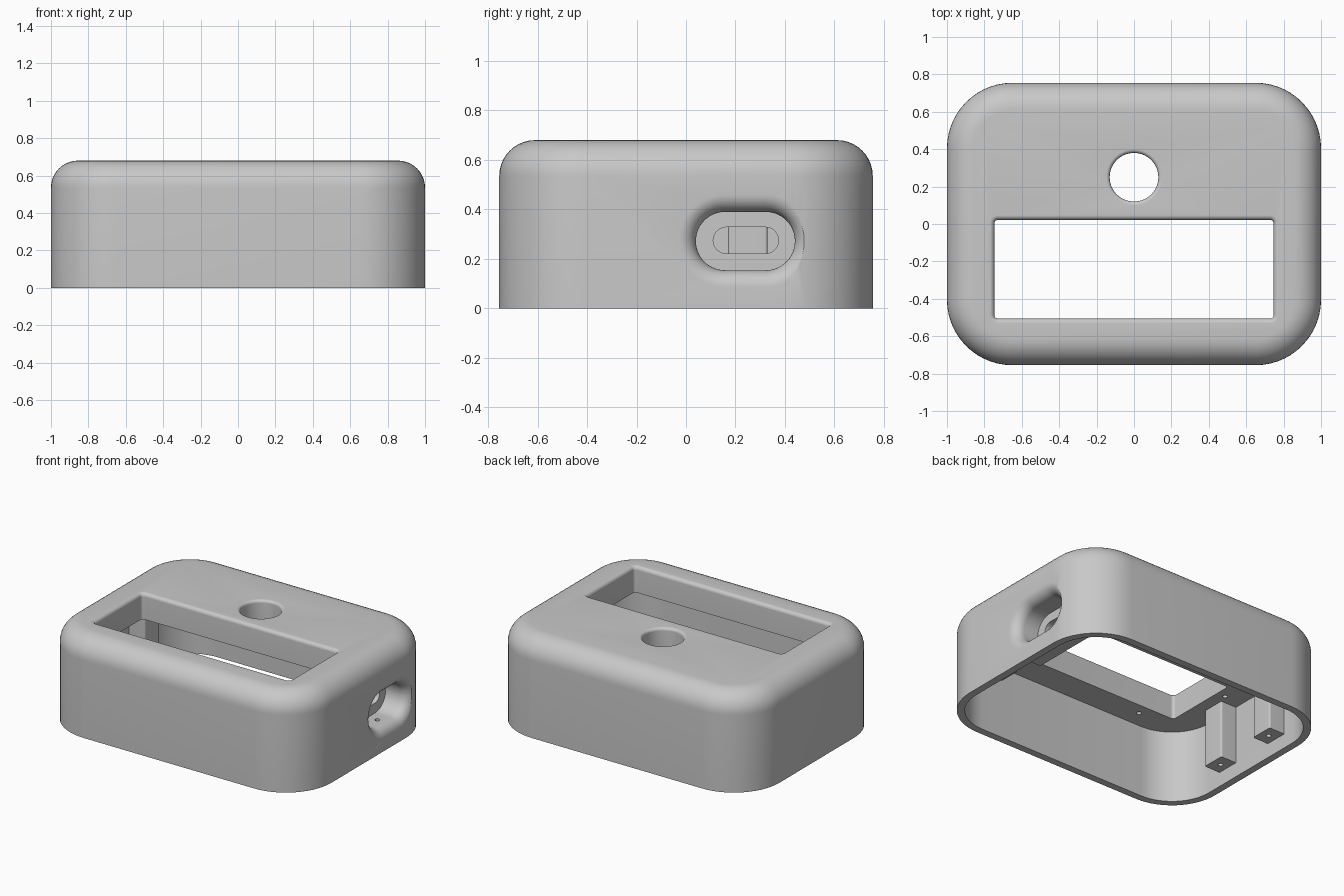
import bpy, bmesh
from math import sin, cos, pi
from mathutils import Vector

if "Cube" in bpy.data.objects:
    bpy.data.objects.remove(bpy.data.objects["Cube"], do_unlink=True)

HEIGHT = 0.68
CEILING = 0.5
CORNER_STEPS = 14

grey = bpy.data.materials.new("plain_grey")
grey.use_nodes = True
grey.diffuse_color = (0.58, 0.58, 0.58, 1)
grey.node_tree.nodes["Principled BSDF"].inputs["Base Color"].default_value = (0.58, 0.58, 0.58, 1)


def rounded_outline(a, b, r):
    """Counter-clockwise rounded rectangle with half sizes a, b."""
    r = max(min(r, a - 1e-4, b - 1e-4), 1e-4)
    points = []
    for quarter, (sx, sy) in enumerate([(1, 1), (-1, 1), (-1, -1), (1, -1)]):
        for i in range(CORNER_STEPS + 1):
            t = (quarter + i / CORNER_STEPS) * pi / 2
            points.append((sx * (a - r) + r * cos(t), sy * (b - r) + r * sin(t)))
    return points


def loft(name, centre, a, b, r, levels, sideways=False):
    """Stack rounded outlines; levels holds (height, outward offset)."""
    bm = bmesh.new()
    rings = []
    for h, grow in levels:
        ring = []
        for u, v in rounded_outline(a + grow, b + grow, r + grow):
            u, v = u + centre[0], v + centre[1]
            ring.append(bm.verts.new((h, u, v) if sideways else (u, v, h)))
        rings.append(ring)
    n = len(rings[0])
    for low, high in zip(rings, rings[1:]):
        for i in range(n):
            j = (i + 1) % n
            bm.faces.new((low[i], low[j], high[j], high[i]))
    bm.faces.new(rings[0][::-1])
    bm.faces.new(rings[-1])
    bmesh.ops.recalc_face_normals(bm, faces=bm.faces)
    mesh = bpy.data.meshes.new(name)
    bm.to_mesh(mesh)
    bm.free()
    mesh.materials.append(grey)
    obj = bpy.data.objects.new(name, mesh)
    bpy.context.collection.objects.link(obj)
    return obj


def fillet(surface, radius, side, steps=10):
    """Quarter-round levels ending at a surface; side is -1 inward, 1 outward."""
    angles = [i / steps * pi / 2 for i in range(steps + 1)]
    return [(surface - radius + radius * sin(t), side * radius * (1 - cos(t))) for t in angles]


def combine(target, tool, operation):
    """Apply one boolean step and discard the tool."""
    mod = target.modifiers.new("step", 'BOOLEAN')
    mod.object = tool
    mod.operation = operation
    mod.solver = 'EXACT'
    bpy.context.view_layer.objects.active = target
    bpy.ops.object.modifier_apply(modifier=mod.name)
    bpy.data.objects.remove(tool, do_unlink=True)


def cut_flared(name, centre, a, b, r, start, surface, radius, sideways=False):
    """Cut an opening whose outer edge is rounded over."""
    levels = [(start, 0)] + fillet(surface, radius, 1) + [(surface + 0.06, radius)]
    combine(case, loft(name, centre, a, b, r, levels, sideways), 'DIFFERENCE')


# Outer case with rounded top edge, hollowed from below
case = loft("case_shell", (0, 0), 1.0, 0.755, 0.35,
            [(0, 0)] + fillet(HEIGHT, 0.145, -1))
combine(case, loft("cavity", (0, 0), 0.95, 0.705, 0.3, [(-0.1, 0), (CEILING, 0)]), 'DIFFERENCE')

# Screw posts against both side walls
for side in (-1, 1):
    for y in (-0.22, 0.25):
        if side == 1 and y > 0:
            continue
        combine(case, loft("post", (side * 0.905, y), 0.075, 0.08, 0.012,
                           [(0.1, 0), (CEILING + 0.05, 0)]), 'UNION')

# Block that carries the socket recess
combine(case, loft("socket_block", (0.87, 0.24), 0.105, 0.24, 0.012,
                   [(0.1, 0), (CEILING + 0.05, 0)]), 'UNION')

# Screen window and round button hole in the top
cut_flared("window", (0, -0.242), 0.747, 0.264, 0.02, 0.4, HEIGHT, 0.025)
cut_flared("button_hole", (0, 0.25), 0.13, 0.13, 0.13, 0.4, HEIGHT, 0.02)

# Socket recess and its through slot
cut_flared("recess", (0.24, 0.272), 0.2, 0.118, 0.118, 0.82, 1.0, 0.07, True)
combine(case, loft("slot", (0.242, 0.275), 0.132, 0.053, 0.053,
                   [(0.7, 0), (0.9, 0)], True), 'DIFFERENCE')

# Screw holes in the posts and pilot holes in the ceiling
for side in (-1, 1):
    for x, y, low, high in [(0.89, -0.22, 0.05, 0.25), (0.89, 0.25, 0.05, 0.25),
                            (0.81, -0.08, 0.4, 0.58), (0.53, -0.585, 0.4, 0.58)]:
        combine(case, loft("screw_hole", (side * x, y), 0.016, 0.016, 0.016,
                           [(low, 0), (high, 0)]), 'DIFFERENCE')

# Smooth rounded surfaces, crisp edges
bpy.ops.object.select_all(action='DESELECT')
case.select_set(True)
bpy.context.view_layer.objects.active = case
bpy.ops.object.shade_smooth_by_angle(angle=pi / 6)
